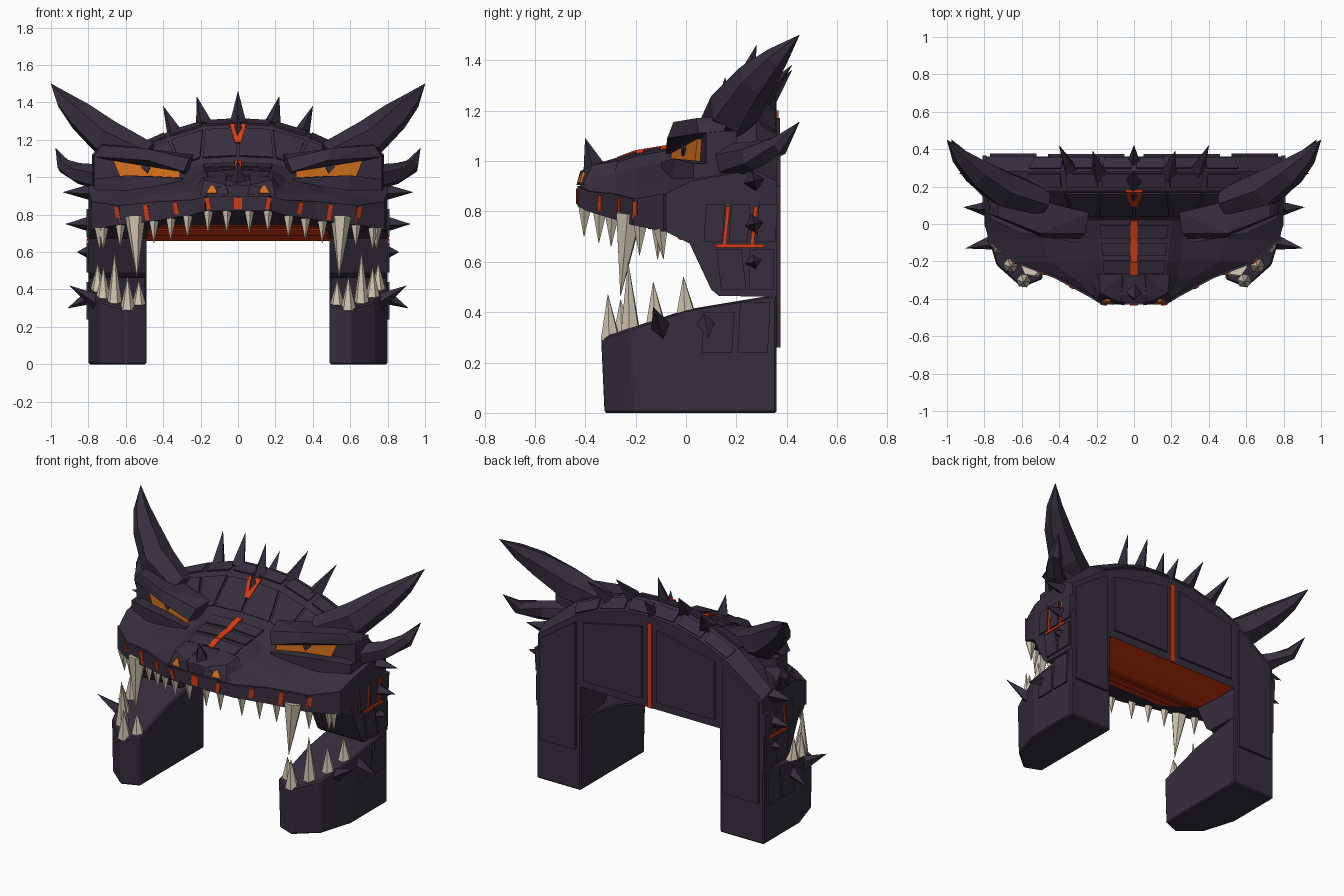
import bpy, bmesh, math
from mathutils import Vector as V

if "Cube" in bpy.data.objects:
    bpy.data.objects.remove(bpy.data.objects["Cube"])


def material(name, *rgb):
    m = bpy.data.materials.new(name)
    m.diffuse_color = (*rgb, 1)
    m.use_nodes = True
    m.node_tree.nodes["Principled BSDF"].inputs["Base Color"].default_value = m.diffuse_color
    return m


DARK = material("dark_stone", 0.037, 0.027, 0.047)
RED = material("glowing_red", 0.70, 0.042, 0.005)
ORANGE = material("eye_orange", 0.70, 0.17, 0.012)
BONE = material("bone", 0.62, 0.55, 0.43)


def finish(name, bm, *mats):
    bmesh.ops.recalc_face_normals(bm, faces=bm.faces)
    me = bpy.data.meshes.new(name)
    bm.to_mesh(me)
    bm.free()
    for m in mats:
        me.materials.append(m)
    ob = bpy.data.objects.new(name, me)
    bpy.context.collection.objects.link(ob)
    return ob


def flip(p):
    return V((-p[0], p[1], p[2]))


def both(fn, name, pts, *args):
    """Build a part and its mirror image."""
    fn(name + "_right", [V(p) for p in pts], *args)
    fn(name + "_left", [flip(p) for p in pts], *args)


def hull(name, pts, mat=DARK):
    bm = bmesh.new()
    for p in pts:
        bm.verts.new(p)
    bmesh.ops.convex_hull(bm, input=bm.verts)
    bmesh.ops.delete(bm, geom=[v for v in bm.verts if not v.link_faces], context='VERTS')
    finish(name, bm, mat)


def skin(rings):
    """Skin a list of closed rings and cap both ends."""
    bm = bmesh.new()
    vs = [[bm.verts.new(p) for p in r] for r in rings]
    n = len(vs[0])
    for a, b in zip(vs, vs[1:]):
        for i in range(n):
            bm.faces.new((a[i], a[(i + 1) % n], b[(i + 1) % n], b[i]))
    bm.faces.new(vs[0])
    bm.faces.new(vs[-1])
    return bm


def plate(name, quad, t=0.008, mat=DARK):
    q = [V(p) for p in quad]
    n = (q[2] - q[0]).cross(q[3] - q[1]).normalized() * t
    finish(name, skin([[p - n for p in q], [p + n for p in q]]), mat)


def horn(name, path, radii, mat=DARK, sides=6):
    """Tapering faceted horn along a path."""
    rings = []
    for i, p in enumerate(path):
        d = (path[min(i + 1, len(path) - 1)] - path[max(i - 1, 0)]).normalized()
        u = d.cross(V((0.13, 1, 0.21))).normalized()
        w = d.cross(u)
        rings.append([p + (u * math.cos(a) + w * math.sin(a)) * radii[i]
                      for a in (k * math.tau / sides for k in range(sides))])
    finish(name, skin(rings), mat)


def spike(name, base, tip, r, mat=DARK, sides=4):
    pts = [V(base), V(tip)]
    if base[0] == 0:
        horn(name, pts, [r, 0.001], mat, sides)
    else:
        both(horn, name, pts, [r, 0.001], mat, sides)


# Upper head sections: y, top z, top half-width, shoulder x z, cheek x z, rim half-width, rim z, bottom z
SEC = [
    (-.42, .96, .10, .14, .93, .16, .91, .17, .90, .82),
    (-.38, .98, .14, .19, .94, .22, .91, .235, .88, .80),
    (-.28, 1.0, .17, .23, .95, .33, .91, .42, .87, .77),
    (-.20, 1.03, .18, .25, .97, .46, .91, .63, .85, .745),
    (-.08, 1.05, .19, .25, 1.0, .48, .94, .78, .87, .72),
    (.02, 1.08, .20, .30, 1.04, .55, .98, .80, .92, .67),
    (.18, 1.28, .18, .37, 1.21, .58, 1.13, .80, .95, .66),
    (.28, 1.31, .18, .38, 1.24, .58, 1.15, .80, .96, .66),
    (.36, 1.24, .17, .36, 1.18, .54, 1.10, .79, .92, .66)]


def half_ring(s):
    y, zt, xt, xs, zs, xc, zc, w, zr, zb = s
    prof = [(0, zt), (xt, zt - .01), (xs, zs), (xc, zc), (w, zr), (w, zb), (w * .61, zb), (0, zb)]
    return [V((x, y, z)) for x, z in prof]


HALF = [half_ring(s) for s in SEC]
head = finish("upper_head", skin([h + [flip(p) for p in h[-2:0:-1]] for h in HALF]), DARK, RED)
for f in head.data.polygons:  # red mouth roof
    if f.normal.z < -0.5 and abs(f.center.x) < 0.27 and f.center.y > -0.2:
        f.material_index = 1


def surf(y, i):
    """Point on the head surface at depth y along outline i."""
    for a, b in zip(HALF, HALF[1:]):
        if y <= b[0].y:
            return a[i].lerp(b[i], (y - a[0].y) / (b[0].y - a[0].y))


def panel(name, y0, y1, i, k=0.86):
    q = [surf(y0, i), surf(y0, i + 1), surf(y1, i + 1), surf(y1, i)]
    c = sum(q, V((0, 0, 0))) / 4
    both(plate, name, [c + (p - c) * k for p in q], 0.01)


# Raised armour panels on snout, forehead and crown
for n in range(3):
    panel(f"snout_panel_{n}", -.27 + n * .095, -.19 + n * .095, 0)
    panel(f"forehead_panel_{n}", .04, .17, n, 0.92)
    panel(f"crown_panel_{n}", .19, .275, n)
    panel(f"nape_panel_{n}", .29, .355, n)

# Red inlays along the centre line
for n, (y0, y1, w0, w1) in enumerate([(-.27, -.2, .018, .018), (-.2, -.08, .018, .018),
                                      (-.08, .02, .018, .018), (.1, .18, .015, .045)]):
    a, b, u, w = surf(y0, 0), surf(y1, 0), V((w0, 0, 0)), V((w1, 0, 0))
    plate(f"centre_inlay_{n}", [a - u, a + u, b + w, b - w], 0.013, RED)

# Ribs across the mouth roof
for n in range(4):
    a, b = surf(-.15 + .06 * n, 6), surf(-.138 + .06 * n, 6)
    plate(f"mouth_rib_{n}", [flip(a), a, b, flip(b)], 0.004, RED)

# Upper lip band with red slots, following the rim of the head
UP = V((0, 0, .01))
LOW = [V((0, -.42, .82))] + [h[5] for h in HALF[:5]]
TOP = [V((0, -.42, .90))] + [h[4] for h in HALF[:5]]


def lip(x):
    for i in range(5):
        if x <= LOW[i + 1].x:
            t = (x - LOW[i].x) / (LOW[i + 1].x - LOW[i].x)
            return LOW[i].lerp(LOW[i + 1], t), TOP[i].lerp(TOP[i + 1], t)


for n in range(5):
    both(plate, f"lip_{n}", [LOW[n], LOW[n + 1], TOP[n + 1], TOP[n]], 0.011)
for x in (.011, .165, .33, .49, .64):
    (a, d), (b, c) = lip(x - .011), lip(x + .011)
    lean = V((.012 if x > .1 else 0, 0, 0))
    both(plate, f"lip_slot_{x}", [a + UP - lean, b + UP - lean, c - UP, d - UP], 0.016, RED)

# Nostrils
both(hull, "nostril_lump", [(.05, -.435, .905), (.2, -.41, .905), (.07, -.42, .96), (.18, -.37, .985),
                            (.06, -.27, 1.015), (.19, -.27, 1.0), (.25, -.29, .92)])
both(plate, "nostril", [(.11, -.425, .912), (.17, -.414, .912), (.145, -.403, .955), (.13, -.407, .955)], 0.008, ORANGE)

# Eyes, sockets, pupils, brows and lower lids
both(hull, "eye", [(x, y + d, z) for x, y, z in ((.68, .05, 1.12), (.63, .035, 1.0), (.31, -.06, 1.05), (.31, -.06, .97))
                   for d in (0, .05)], ORANGE)
both(hull, "eye_socket", [(x, y, z) for x, y in ((.77, .08), (.78, .2), (.30, .0), (.3, .2)) for z in (.94, 1.12 - .1 * (x < .5))])
both(plate, "pupil", [(.485, -.012, 1.02), (.515, -.004, 1.05), (.50, -.006, 1.10), (.47, -.015, 1.05)], 0.006)
both(hull, "brow", [(.77, .05, 1.11), (.73, .04, 1.17), (.78, .15, 1.12), (.72, .18, 1.18), (.48, -.075, 1.09),
                    (.5, -.05, 1.155), (.29, -.08, 1.03), (.26, -.05, 1.10), (.24, .06, 1.12), (.26, .06, 1.0)])
both(hull, "lower_lid", [(x, y, z) for x, y, h in ((.77, .03, .99), (.78, .16, .99), (.6, -.05, 1.01),
                                                   (.3, -.1, .995), (.28, .03, 1.0)) for z in (.93, h)])


# Legs shaped as lower jaws, with a rising gum line
def gum(y):
    return min(.41 + .33 * y, .41 + .2 * y, .47)


FOOT = [(.49, .36), (.80, .36), (.80, 0), (.735, -.22), (.60, -.34), (.49, -.295), (.49, 0)]
for s, side in ((1, "right"), (-1, "left")):
    low = [V((s * x, max(y, y * .96) if y < 0 else y, 0)) for x, y in FOOT]
    leg = finish(f"lower_jaw_leg_{side}", skin([low, [V((s * x, y, gum(y))) for x, y in FOOT]]), DARK)
    bev = leg.modifiers.new("soft_edge", 'BEVEL')
    bev.width, bev.segments = 0.008, 1

# Cheek pillars joining the jaws
both(hull, "cheek_pillar", [(x, y, z) for x in (.49, .80) for y, z in
                            ((.36, .46), (.13, .465), (.10, .49), (.02, .66), (0, .72), (.36, .72))])


def side_plate(name, y0, y1, z0, z1, slant, t=0.011, mat=DARK):
    both(plate, name, [(.80, y0, z0), (.80, y1, z0), (.80, y1 + slant, z1), (.80, y0 + slant, z1)], t, mat)


# Side armour plates with red gaps between them
for n, y in enumerate((.07, .17, .28)):
    side_plate(f"side_upper_plate_{n}", y, y + .075, .68, .83, .01)
for n, y in enumerate((.14, .25)):
    side_plate(f"side_middle_plate_{n}", y, y + .1, .49, .65, -.02 * (1 - n))
    side_plate(f"side_lower_plate_{n}", y * 1.3 - .12, y * 1.3, .24, .40 + .04 * n, .01)
    side_plate(f"side_inlay_{n}", y + .005, y + .02, .67, .82, .015, 0.008, RED)
side_plate("side_inlay_long", .12, .31, .657, .671, 0, 0.009, RED)


# Back panels and red strip
def back_plate(name, x0, x1, z0, za, zb, t):
    both(plate, name, [(x0, .36, z0), (x1, .36, z0), (x1, .36, zb), (x0, .36, za)], t)


back_plate("back_panel", .05, .46, .71, 1.17, 1.08, 0.014)
back_plate("back_pillar_panel", .52, .77, .26, 1.07, .90, 0.016)
plate("back_strip", [(-.015, .36, .662), (.015, .36, .662), (.015, .36, 1.2), (-.015, .36, 1.2)], 0.008, RED)

# Horns
both(horn, "great_horn", [(.48, .12, 1.11), (.70, .19, 1.205), (.84, .28, 1.325), (.93, .36, 1.41), (1, .45, 1.5)],
     [.08, .105, .08, .048, .001])
both(horn, "lower_horn", [(.74, .17, 1), (.85, .26, 1.02), (.93, .37, 1.06), (.975, .45, 1.155)],
     [.07, .057, .04, .001])

# Crown, nose and side spikes
spike("front_crest_spike", (0, .15, 1.20), (0, .155, 1.33), .04)
spike("middle_crest_spike", (0, .22, 1.27), (0, .28, 1.46), .05)
spike("rear_crest_spike", (0, .32, 1.24), (0, .42, 1.36), .04)
spike("inner_crown_spike", (.18, .26, 1.27), (.22, .39, 1.43), .05)
spike("outer_crown_spike", (.33, .27, 1.21), (.40, .42, 1.38), .05)
spike("nose_spike", (0, -.36, .96), (0, -.40, 1.09), .05)
for z, reach in ((.92, .155), (.75, .14), (.60, .08)):
    spike(f"cheek_spike_{z}", (.78, .27, z), (.78 + reach, .27, z), .047)
spike("front_jaw_spike", (.73, -.09, .32), (.90, -.13, .42), .05)
spike("rear_jaw_spike", (.79, .08, .36), (.91, .09, .30), .04)

# Upper teeth follow the lip, then the great fangs
for x in (.06, .16, .27, .36, .45, .63, .72):
    p = lip(x)[0]
    spike(f"upper_tooth_{x}", (x, p.y + .02, p.z + .01), (x, p.y + .015, p.z - .12), .03, BONE, 5)
spike("upper_fang", (.55, -.225, .79), (.54, -.26, .465), .056, BONE, 6)
spike("back_upper_tooth", (.74, -.10, .73), (.74, -.09, .61), .03, BONE, 5)

# Lower fangs stand on the gum line
for x, y, top in ((.59, -.30, .47), (.66, -.22, .60), (.53, -.25, .45), (.72, -.12, .52), (.75, 0, .54)):
    spike(f"lower_fang_{x}", (x, y, gum(y) - .02), (x, y - .01, top), .042, BONE, 6)
